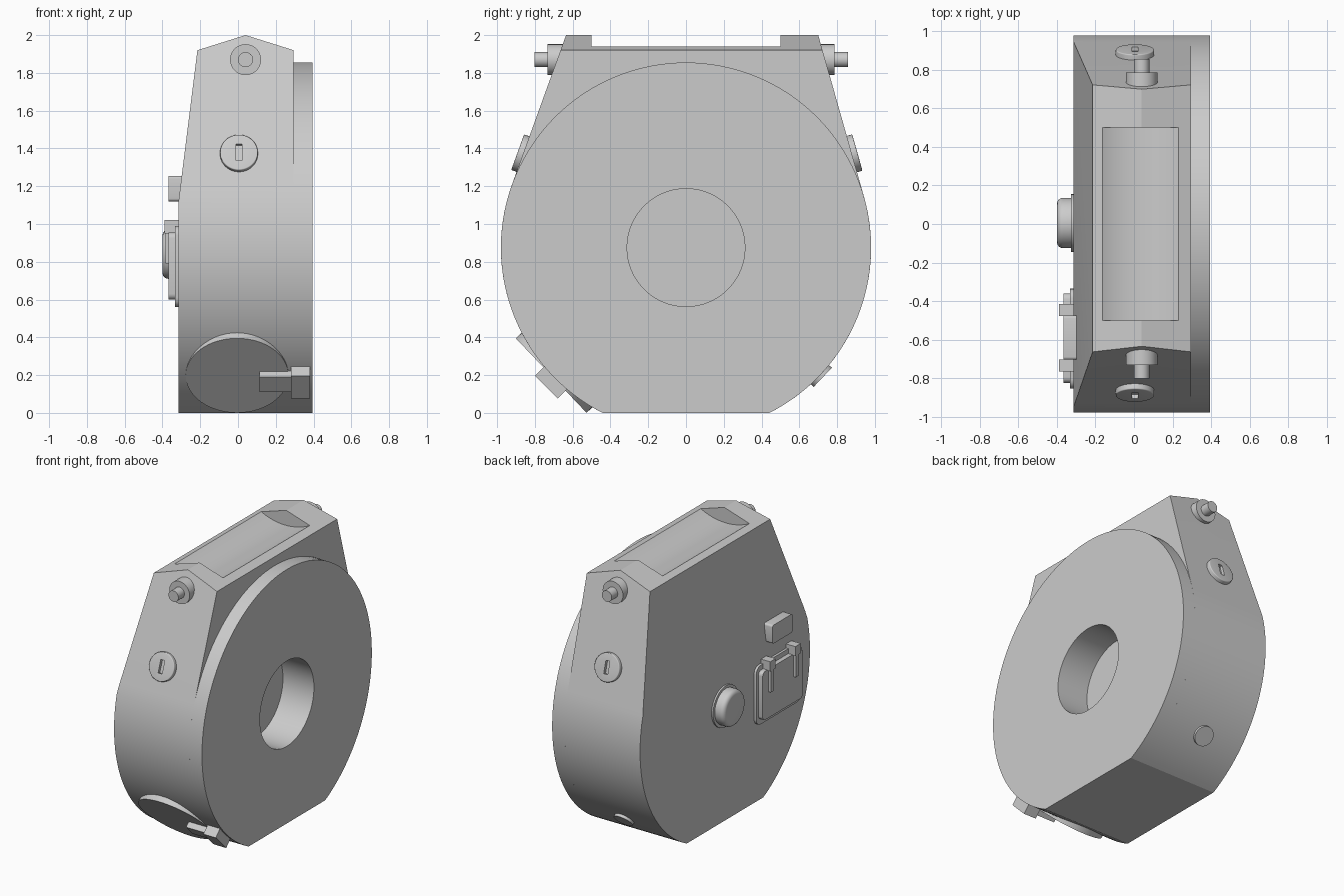
import bpy, bmesh
from math import sin, cos, radians, pi
from mathutils import Matrix, Vector

if bpy.data.objects.get("Cube"):
    bpy.data.objects.remove(bpy.data.objects["Cube"], do_unlink=True)

grey = bpy.data.materials.new("plain grey")
grey.use_nodes = True
colour = (0.6, 0.6, 0.6, 1)
grey.diffuse_color = colour
grey.node_tree.nodes["Principled BSDF"].inputs["Base Color"].default_value = colour

R, CZ = 0.98, 0.875          # case radius and centre height
LEFT, STEP, RIGHT = -0.315, 0.295, 0.395


def finish(name, bm):
    bmesh.ops.recalc_face_normals(bm, faces=bm.faces[:])
    mesh = bpy.data.meshes.new(name)
    bm.to_mesh(mesh)
    bm.free()
    mesh.materials.append(grey)
    ob = bpy.data.objects.new(name, mesh)
    bpy.context.collection.objects.link(ob)
    return ob


def frame(loc, normal):
    """Matrix whose local z is the normal and local x stays level."""
    n = Vector(normal).normalized()
    x = Vector((1, 0, 0)) if abs(n.x) < 0.9 else Vector((0, 1, 0))
    m = Matrix((x, n.cross(x), n)).transposed().to_4x4()
    return Matrix.Translation(loc) @ m


def extrude(name, points, offset):
    bm = bmesh.new()
    face = bm.faces.new([bm.verts.new(p) for p in points])
    grown = bmesh.ops.extrude_face_region(bm, geom=[face])["geom"]
    verts = [v for v in grown if isinstance(v, bmesh.types.BMVert)]
    bmesh.ops.translate(bm, verts=verts, vec=offset)
    return finish(name, bm)


def disc(name, r, low, high, loc, normal, bevel=0.0, seg=48):
    """Cylinder running from low to high along the normal."""
    bm = bmesh.new()
    bmesh.ops.create_cone(bm, cap_ends=True, segments=seg, radius1=r, radius2=r,
                          depth=high - low,
                          matrix=Matrix.Translation((0, 0, (low + high) / 2)))
    if bevel:
        rim = [e for e in bm.edges if all(v.co.z > high - 0.001 for v in e.verts)]
        bmesh.ops.bevel(bm, geom=rim, offset=bevel, segments=4, profile=0.5,
                        affect='EDGES')
    bm.transform(frame(loc, normal))
    return finish(name, bm)


def block(name, lo, hi, matrix=Matrix(), round_x=0.0):
    """Box between two corners; round_x rounds the edges that run along x."""
    lo, hi = Vector(lo), Vector(hi)
    bm = bmesh.new()
    bmesh.ops.create_cube(bm, size=1, matrix=Matrix.Translation((lo + hi) / 2)
                          @ Matrix.Diagonal((hi - lo).to_4d()))
    if round_x:
        edges = [e for e in bm.edges
                 if abs(e.verts[0].co.x - e.verts[1].co.x) > 0.001]
        bmesh.ops.bevel(bm, geom=edges, offset=round_x, segments=4, profile=0.5,
                        affect='EDGES')
    bm.transform(matrix)
    return finish(name, bm)


def combine(ob, tool, operation='DIFFERENCE', keep=False):
    mod = ob.modifiers.new("cut", 'BOOLEAN')
    mod.operation, mod.solver, mod.object = operation, 'EXACT', tool
    bpy.context.view_layer.objects.active = ob
    bpy.ops.object.modifier_apply(modifier=mod.name)
    if not keep:
        bpy.data.objects.remove(tool, do_unlink=True)


def arc(x, start, end, n):
    angles = [radians(start + (end - start) * i / n) for i in range(n + 1)]
    return [(x, R * cos(a), CZ + R * sin(a)) for a in angles]


# Case: side profile crossed with the gabled, tapering end profile
def slope_y(top, tangent, z):
    a = radians(tangent)
    y0, z0 = R * cos(a), CZ + R * sin(a)
    return top + (y0 - top) * (2 - z) / (2 - z0)


FRONT_TOP, BACK_TOP, FRONT_A, BACK_A = -0.635, 0.70, 160.1, 15.8
outline = arc(-1, FRONT_A, 243.2, 36) + arc(-1, 296.8, 360 + BACK_A, 36)
outline += [(-1, slope_y(BACK_TOP, BACK_A, 2.1), 2.1),
            (-1, slope_y(FRONT_TOP, FRONT_A, 2.1), 2.1)]
case = extrude("case", outline, (2, 0, 0))
gable = [(LEFT, -0.1), (STEP, -0.1), (STEP, 1.92), (0.04, 2), (-0.215, 1.92),
         (LEFT, 1.12)]
combine(case, extrude("gable", [(x, -2, z) for x, z in gable], (0, 4, 0)),
        'INTERSECT')

# Scoop in the roof, shallow round recess in the flat side
combine(case, disc("scoop", 0.425, -0.5, 0.5, (0.03, 0, 2.315), (0, 1, 0), seg=96))
combine(case, disc("recess", 0.38, -0.03, 0.1, (LEFT, 0.48, 0.52), (-1, 0, 0), seg=64))

# Round side cover with its deep centre hole
cover = extrude("side_cover", arc(STEP, -63.2, 243.2, 110), (RIGHT - STEP, 0, 0))
hole = disc("hole", 0.312, -0.25, 0.1, (RIGHT, 0, CZ), (1, 0, 0), seg=64)
combine(cover, hole, keep=True)
combine(case, hole)

# Strap knobs and locks on both sloping ends
for end, top, tangent, side in (("front", FRONT_TOP, FRONT_A, -1),
                                ("back", BACK_TOP, BACK_A, 1)):
    y = slope_y(top, tangent, 1.87)
    out = (0, side, 0)
    disc(end + "_knob_collar", 0.082, -0.06, 0.05, (0.04, y, 1.87), out)
    disc(end + "_knob_stem", 0.04, 0, 0.12, (0.04, y, 1.87), out, seg=32)
    a = radians(tangent)
    normal = (0, cos(a), sin(a))
    loc = (0.005, slope_y(top, tangent, 1.37), 1.37)
    lock = disc(end + "_lock", 0.1, -0.02, 0.03, loc, normal, 0.006)
    combine(lock, block("slot", (-0.016, -0.046, 0.008), (0.016, 0.046, 0.1),
                        frame(loc, normal)))


def on_rim(angle, x=0.0):
    a = radians(angle)
    n = Vector((0, cos(a), sin(a)))
    return Vector((x, 0, CZ)) + n * R, n


# Lower front flat disc with latch, and lower back button
loc, n = on_rim(223.5, -0.005)
disc("front_lower_plate", 0.272, -0.04, 0.004, loc, n, seg=64)
rim = frame(*on_rim(225))
block("latch_tongue", (0.115, -0.055, -0.02), (0.37, 0.055, 0.045), rim)
block("latch_block", (0.28, -0.085, -0.03), (0.38, 0.085, 0.065), rim)
loc, n = on_rim(-43.5)
disc("back_lower_button", 0.07, -0.02, 0.018, loc, n)

# Push button on the flat side
disc("button_ring", 0.15, -0.01, 0.012, (LEFT, 0.005, 0.84), (-1, 0, 0))
disc("button", 0.13, 0, 0.085, (LEFT, 0.005, 0.84), (-1, 0, 0), 0.03)

# Hooked clip and tab above it
block("clip_base", (-0.333, -0.855, 0.56), (-0.3, -0.335, 0.99), round_x=0.05)
block("clip_plate", (-0.367, -0.825, 0.6), (-0.3, -0.36, 0.955), round_x=0.03)
for i, y in enumerate((-0.446, -0.736)):
    block(f"hook_block_{i}", (-0.39, y - 0.031, 0.95), (-0.3, y + 0.031, 1.02))
    block(f"hook_strip_{i}", (-0.385, y - 0.018, 0.79), (-0.36, y + 0.018, 0.97))
block("tab", (-0.367, -0.705, 1.12), (-0.28, -0.475, 1.255), round_x=0.015)

# Smooth rounds, sharp edges
bpy.ops.object.select_all(action='DESELECT')
for ob in bpy.context.collection.objects:
    if ob.type == 'MESH' and grey.name in ob.data.materials:
        ob.select_set(True)
        bpy.context.view_layer.objects.active = ob
bpy.ops.object.shade_smooth_by_angle(angle=radians(25))
